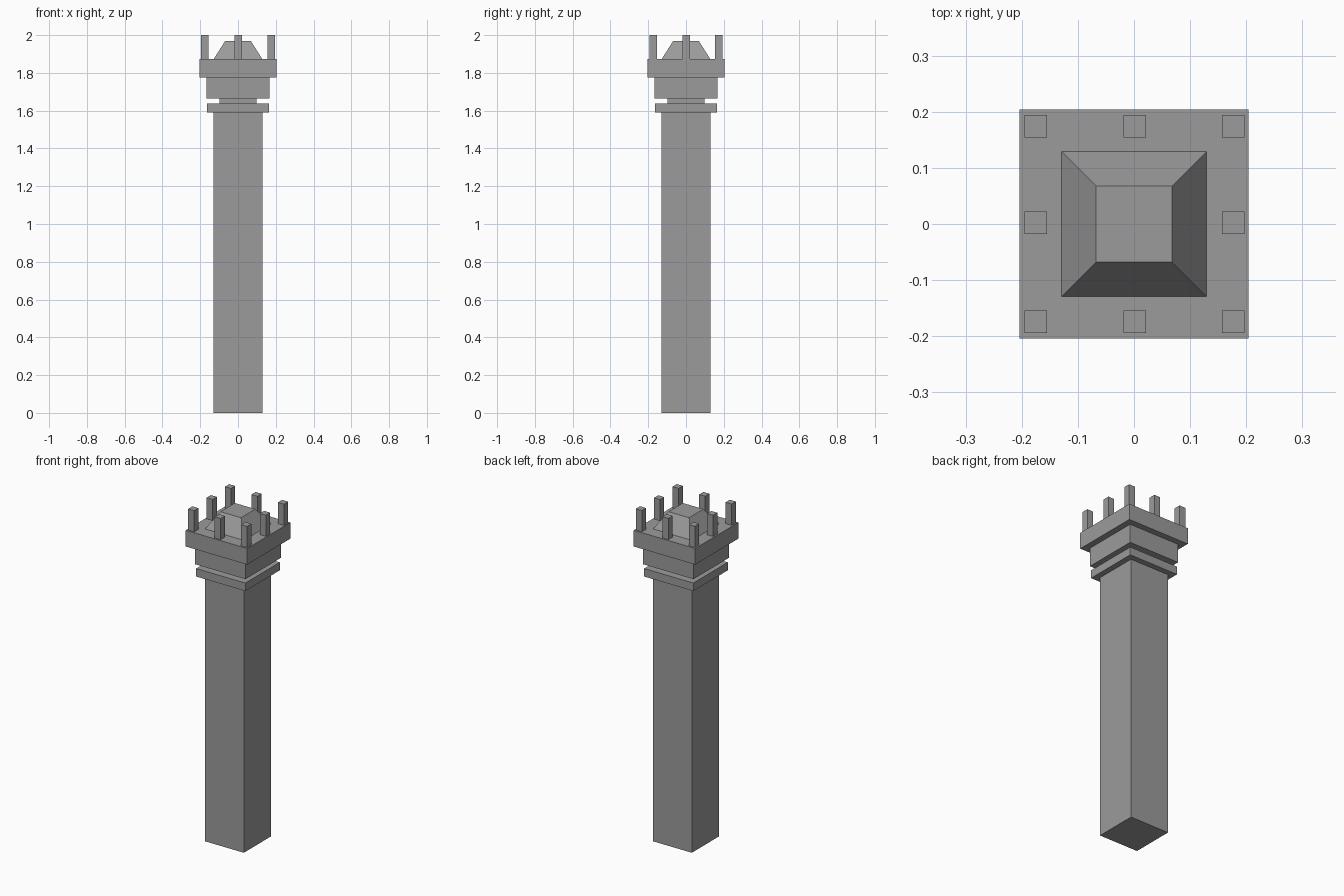
import bpy
import bmesh

if "Cube" in bpy.data.objects:
    bpy.data.objects.remove(bpy.data.objects["Cube"])

# Dark grey stone
stone = bpy.data.materials.new("stone")
stone.diffuse_color = (0.33, 0.33, 0.33, 1.0)
stone.use_nodes = True
stone.node_tree.nodes["Principled BSDF"].inputs["Base Color"].default_value = stone.diffuse_color


def block(name, half, z0, z1, top_half=None, x=0.0, y=0.0):
    """Square block from z0 to z1, optionally tapering to top_half."""
    top_half = half if top_half is None else top_half
    bm = bmesh.new()
    bmesh.ops.create_cube(bm, size=2.0)
    for v in bm.verts:
        h = top_half if v.co.z > 0 else half
        v.co = (x + v.co.x * h, y + v.co.y * h, z1 if v.co.z > 0 else z0)
    mesh = bpy.data.meshes.new(name)
    bm.to_mesh(mesh)
    bm.free()
    mesh.materials.append(stone)
    obj = bpy.data.objects.new(name, mesh)
    bpy.context.collection.objects.link(obj)
    return obj


# Stacked tower body
block("shaft", 0.129, 0.0, 1.591)
block("collar", 0.163, 1.591, 1.639)
block("neck", 0.098, 1.639, 1.665)
block("capital", 0.167, 1.665, 1.776)
block("top_slab", 0.204, 1.776, 1.873)

# Truncated pyramid on the slab
block("roof", 0.129, 1.873, 1.969, top_half=0.068)

# Eight posts around the rim
for i in (-1, 0, 1):
    for j in (-1, 0, 1):
        if i or j:
            block(f"post_{i + 1}_{j + 1}", 0.02, 1.873, 2.0,
                  x=0.001 + i * 0.176, y=0.002 * (j == 0) + j * 0.174)
